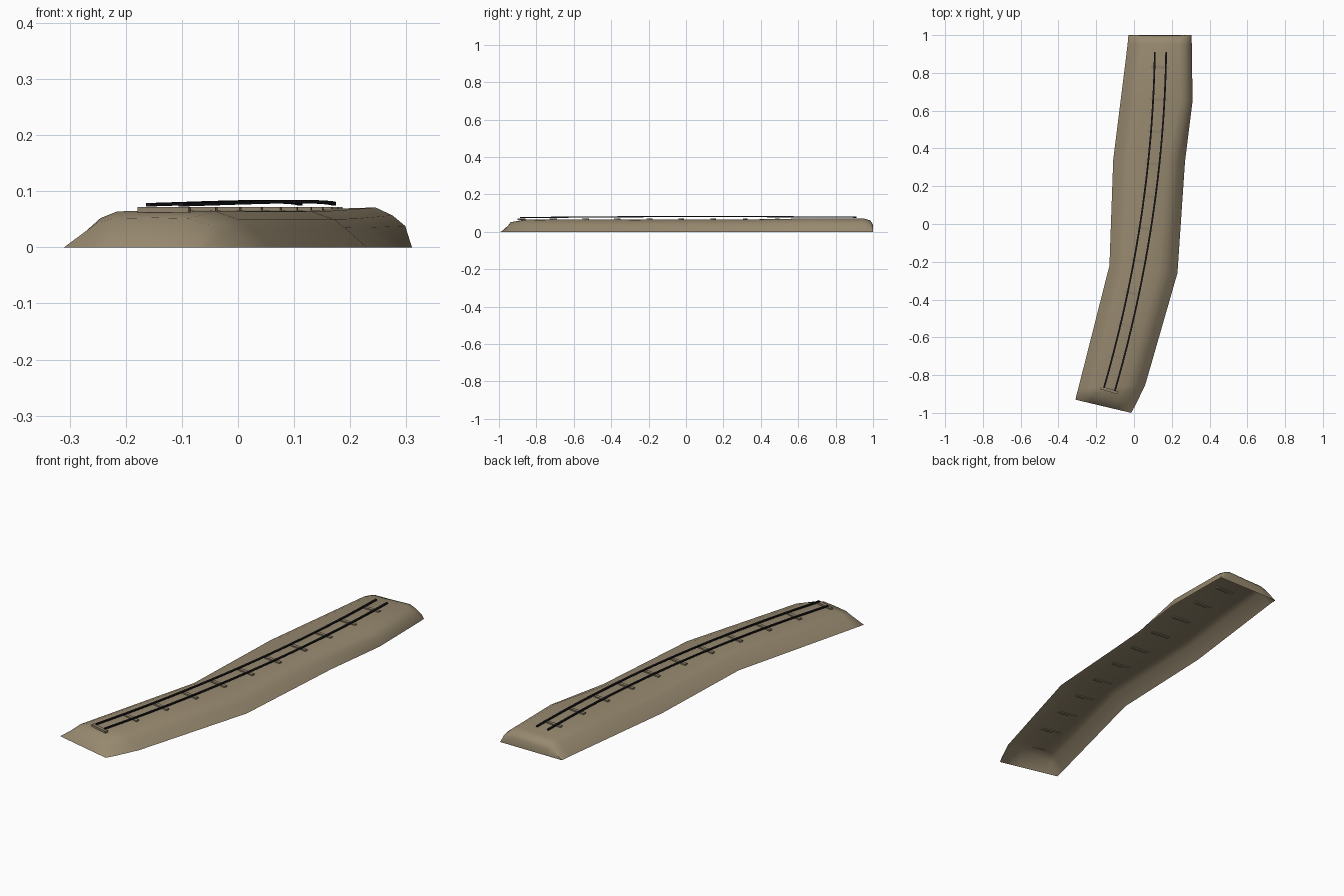
import bpy, bmesh, math
from mathutils import Vector, Matrix

if "Cube" in bpy.data.objects:
    bpy.data.objects.remove(bpy.data.objects["Cube"], do_unlink=True)


def material(name, rgb, rough=0.9):
    m = bpy.data.materials.new(name)
    m.use_nodes = True
    m.diffuse_color = (*rgb, 1)
    bsdf = m.node_tree.nodes["Principled BSDF"]
    bsdf.inputs["Base Color"].default_value = (*rgb, 1)
    bsdf.inputs["Roughness"].default_value = rough
    return m


earth = material("earth", (0.31, 0.25, 0.16))
wood = material("sleeper wood", (0.27, 0.22, 0.145))
iron = material("black iron", (0.012, 0.01, 0.012))


def finish(bm, name, mat, smooth=None):
    bmesh.ops.recalc_face_normals(bm, faces=bm.faces)
    mesh = bpy.data.meshes.new(name)
    bm.to_mesh(mesh)
    bm.free()
    mesh.materials.append(mat)
    ob = bpy.data.objects.new(name, mesh)
    bpy.context.collection.objects.link(ob)
    if smooth:
        bpy.ops.object.select_all(action="DESELECT")
        bpy.context.view_layer.objects.active = ob
        ob.select_set(True)
        bpy.ops.object.shade_smooth_by_angle(angle=math.radians(smooth))
    return ob


def skin(bm, rows, closed=False):
    """Bridge neighbouring rows of points with quads."""
    rings = [[bm.verts.new(p) for p in row] for row in rows]
    n = len(rings[0])
    for a, b in zip(rings, rings[1:]):
        for i in range(n if closed else n - 1):
            j = (i + 1) % n
            bm.faces.new((a[i], a[j], b[j], b[i]))
    return rings


# Track centre line
def centre(y):
    return Vector((0.063 + 0.154 * y - 0.076 * y * y, y, 0))


def across(y):
    return Vector((1, -(0.154 - 0.152 * y), 0)).normalized()


# Embankment: open shell, each station is left foot, right foot, height, steepness of right bank
stations = [
    ((-0.31, -0.93), (-0.015, -1.0), 0, 0),
    ((-0.303, -0.9), (0.01, -0.955), 0.8, 0),
    ((-0.295, -0.87), (0.06, -0.85), 1, 0),
    ((-0.13, -0.22), (0.23, -0.26), 1, 0),
    ((-0.11, 0.34), (0.27, 0.33), 1, 0.2),
    ((-0.07, 0.66), (0.31, 0.65), 1, 1),
    ((-0.034, 0.95), (0.306, 0.95), 1, 1),
    ((-0.031, 0.985), (0.305, 0.985), 0.86, 1),
    ((-0.03, 0.999), (0.305, 0.999), 0.55, 1),
    ((-0.03, 1.0), (0.305, 1.0), 0, 1),
]
left_bank = [(0, 0), (0.05, 0.052), (0.08, 0.064)]
gentle_bank = [(0.1, 0.064), (0.06, 0.05), (0, 0)]
steep_bank = [(0.065, 0.071), (0.035, 0.057), (0.012, 0.038), ]
rows = []
for l, r, h, steep in stations:
    l, r = Vector((*l, 0)), Vector((*r, 0))
    d = (r - l).normalized()
    up = Vector((0, 0, h))
    row = [l + d * s + up * z for s, z in left_bank]
    row.append((l + r) / 2 + up * 0.066)
    for (gs, gz), (ss, sz) in zip(gentle_bank[:2] + [(0.04, 0.035)], steep_bank):
        s, z = gs + (ss - gs) * steep, gz + (sz - gz) * steep
        row.append(r - d * s + up * z)
    row.append(r)
    rows.append(row)
bm = bmesh.new()
skin(bm, rows)
bank = finish(bm, "embankment", earth, 50)
# Orient the open shell outward
if sum(p.normal.z for p in bank.data.polygons) < 0:
    bank.data.flip_normals()

# Rails: thin rectangular bars swept along the centre line
STEPS = 24
for name, side in (("left_rail", 1), ("right_rail", -1)):
    rows = []
    for i in range(STEPS + 1):
        t = i / STEPS
        y = -0.877 + 1.787 * t
        c = centre(y) + across(y) * 0.03 * side
        c.z = 0.0758 + 0.0045 * math.sin(math.pi * t) + 0.002 * t
        rows.append([c + across(y) * u * 0.0045 + Vector((0, 0, v * 0.003))
                     for u, v in ((-1, -1), (1, -1), (1, 1), (-1, 1))])
    bm = bmesh.new()
    rings = skin(bm, rows, closed=True)
    bm.faces.new(rings[0])
    bm.faces.new(rings[-1])
    finish(bm, name, iron)

# Sleepers: half-buried cross beams
for k in range(11):
    y = -0.88 + 0.171 * k
    turn = math.atan2(across(y).y, across(y).x)
    bm = bmesh.new()
    bmesh.ops.create_cube(bm, size=1)
    bm.transform(Matrix.Translation(centre(y) + Vector((0, 0, 0.067)))
                 @ Matrix.Rotation(turn, 4, "Z")
                 @ Matrix.Diagonal((0.095, 0.016, 0.01, 1)))
    finish(bm, f"sleeper_{k + 1}", wood)
